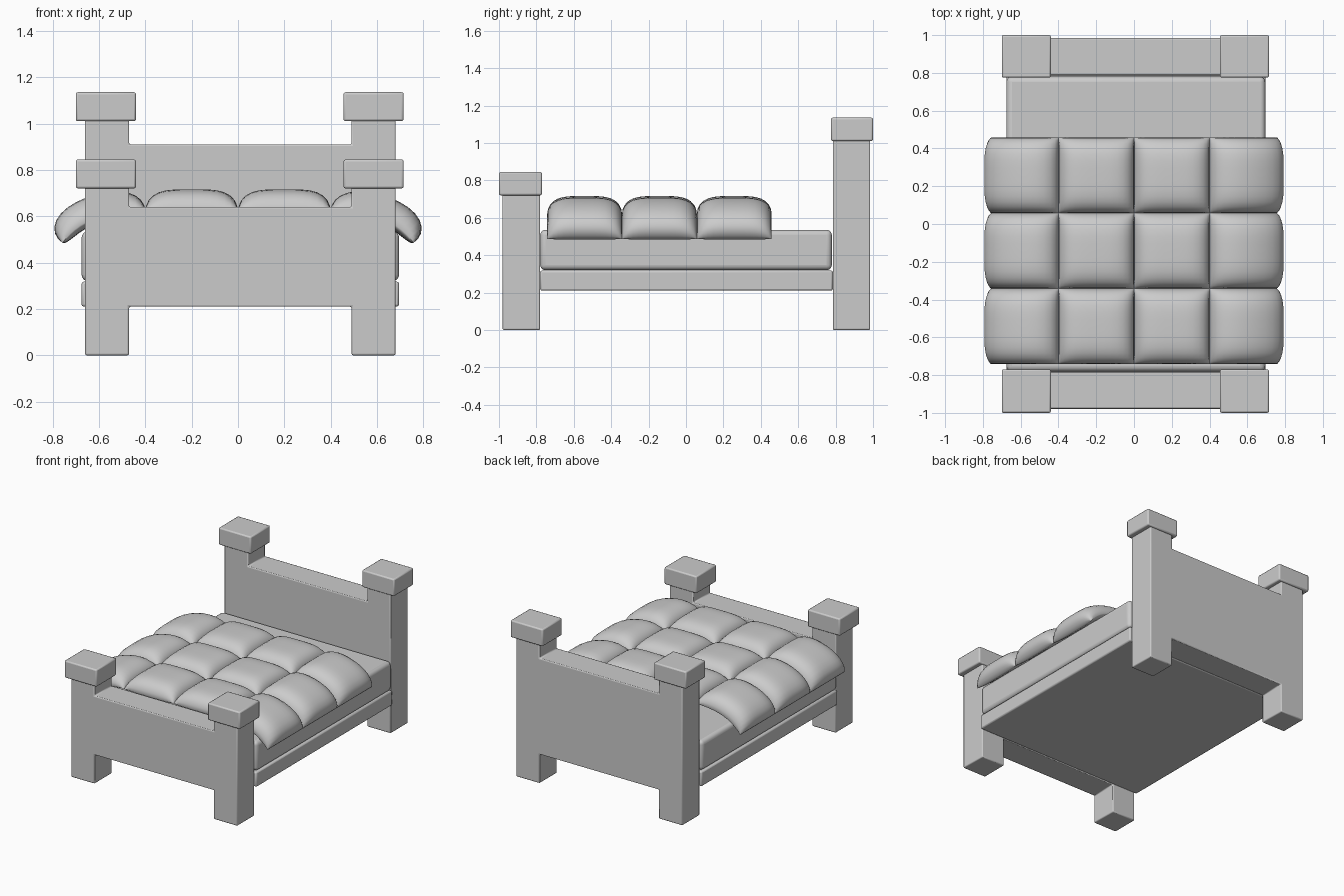
import bpy, bmesh, math
from mathutils import Vector

if "Cube" in bpy.data.objects:
    bpy.data.objects.remove(bpy.data.objects["Cube"])

GREY = (0.6, 0.6, 0.6, 1)
grey = bpy.data.materials.new("plain_grey")
grey.use_nodes = True
grey.diffuse_color = GREY
grey.node_tree.nodes["Principled BSDF"].inputs["Base Color"].default_value = GREY

CX = 0.01  # the frame sits slightly off the quilt's centre line


def finish(name, bm, bevel=0.0, segments=2, angle=35):
    bmesh.ops.recalc_face_normals(bm, faces=bm.faces)
    mesh = bpy.data.meshes.new(name)
    bm.to_mesh(mesh)
    bm.free()
    obj = bpy.data.objects.new(name, mesh)
    bpy.context.collection.objects.link(obj)
    mesh.materials.append(grey)
    if bevel:
        mod = obj.modifiers.new("soft_edges", "BEVEL")
        mod.width = bevel
        mod.segments = segments
    bpy.ops.object.select_all(action="DESELECT")
    obj.select_set(True)
    bpy.context.view_layer.objects.active = obj
    bpy.ops.object.shade_smooth_by_angle(angle=math.radians(angle))
    return obj


def box(name, low, high, bevel, segments=2):
    bm = bmesh.new()
    bmesh.ops.create_cube(bm, size=1)
    for v in bm.verts:
        v.co = [(a + b) / 2 + c * (b - a) for a, b, c in zip(low, high, v.co)]
    return finish(name, bm, bevel, segments)


def end_frame(name, y0, y1, board_top, post_top):
    """Two posts and the panel between them, as one extruded outline."""
    half = [(0.48, 0.21), (0.48, 0), (0.67, 0), (0.67, post_top),
            (0.48, post_top), (0.48, board_top)]
    outline = half + [(-x, z) for x, z in reversed(half)]
    bm = bmesh.new()
    face = bm.faces.new([bm.verts.new((CX + x, y0, z)) for x, z in outline])
    side = bmesh.ops.extrude_face_region(bm, geom=[face])
    moved = [g for g in side["geom"] if isinstance(g, bmesh.types.BMVert)]
    bmesh.ops.translate(bm, verts=moved, vec=(0, y1 - y0, 0))
    finish(name, bm, 0.007)


# Headboard and footboard with their post caps
end_frame("footboard", -0.98, -0.78, 0.64, 0.74)
end_frame("headboard", 0.785, 0.985, 0.91, 1.03)
for label, y0, y1, z0 in (("foot", -1, -0.77, 0.72), ("head", 0.775, 1, 1.01)):
    for side, x in (("right", -0.57), ("left", 0.585)):
        box(f"{label}_{side}_post_cap", (x - 0.13, y0, z0),
            (x + 0.13, y1, z0 + 0.125), 0.009)

# Bed base and mattress
box("bed_base", (CX - 0.685, -0.78, 0.21), (CX + 0.685, 0.785, 0.318), 0.01)
box("mattress", (CX - 0.685, -0.78, 0.32), (CX + 0.685, 0.78, 0.535), 0.028, 4)


# Quilt: puffed square cells, the outer columns drooping over the sides
N, CELL, REST = 16, 0.4, 0.62


def sheet(s):
    """Point and normal of the unpuffed sheet at signed column position s."""
    sign, a = (-1 if s < 0 else 1), abs(s)
    if a <= 1:
        return Vector((s * CELL, 0, REST)), Vector((0, 0, 1))
    t = a - 1
    p0, p1, p2 = Vector((CELL, REST)), Vector((0.66, 0.63)), Vector((0.757, 0.485))
    p = p0.lerp(p1, t).lerp(p1.lerp(p2, t), t)
    d = (p1 - p0).lerp(p2 - p1, t).normalized()
    return Vector((sign * p.x, 0, p.y)), Vector((-sign * d.y, 0, d.x))


def puff(u):
    return math.sqrt(max(0, 1 - u ** 4))


bm = bmesh.new()
steps = [-math.cos(math.pi * i / N) for i in range(N + 1)]
for col in range(-2, 2):
    for row in range(3):
        for height in (0.096, -0.025):
            grid = []
            for u in steps:
                p, n = sheet(col + (u + 1) / 2)
                grid.append([bm.verts.new(
                    p + n * height * puff(u) * puff(v)
                    + Vector((0, -0.742 + CELL * (row + (v + 1) / 2), 0)))
                    for v in steps])
            for i in range(N):
                for j in range(N):
                    bm.faces.new((grid[i][j], grid[i + 1][j],
                                  grid[i + 1][j + 1], grid[i][j + 1]))
bmesh.ops.remove_doubles(bm, verts=bm.verts, dist=0.0005)
finish("quilt", bm, angle=50)
